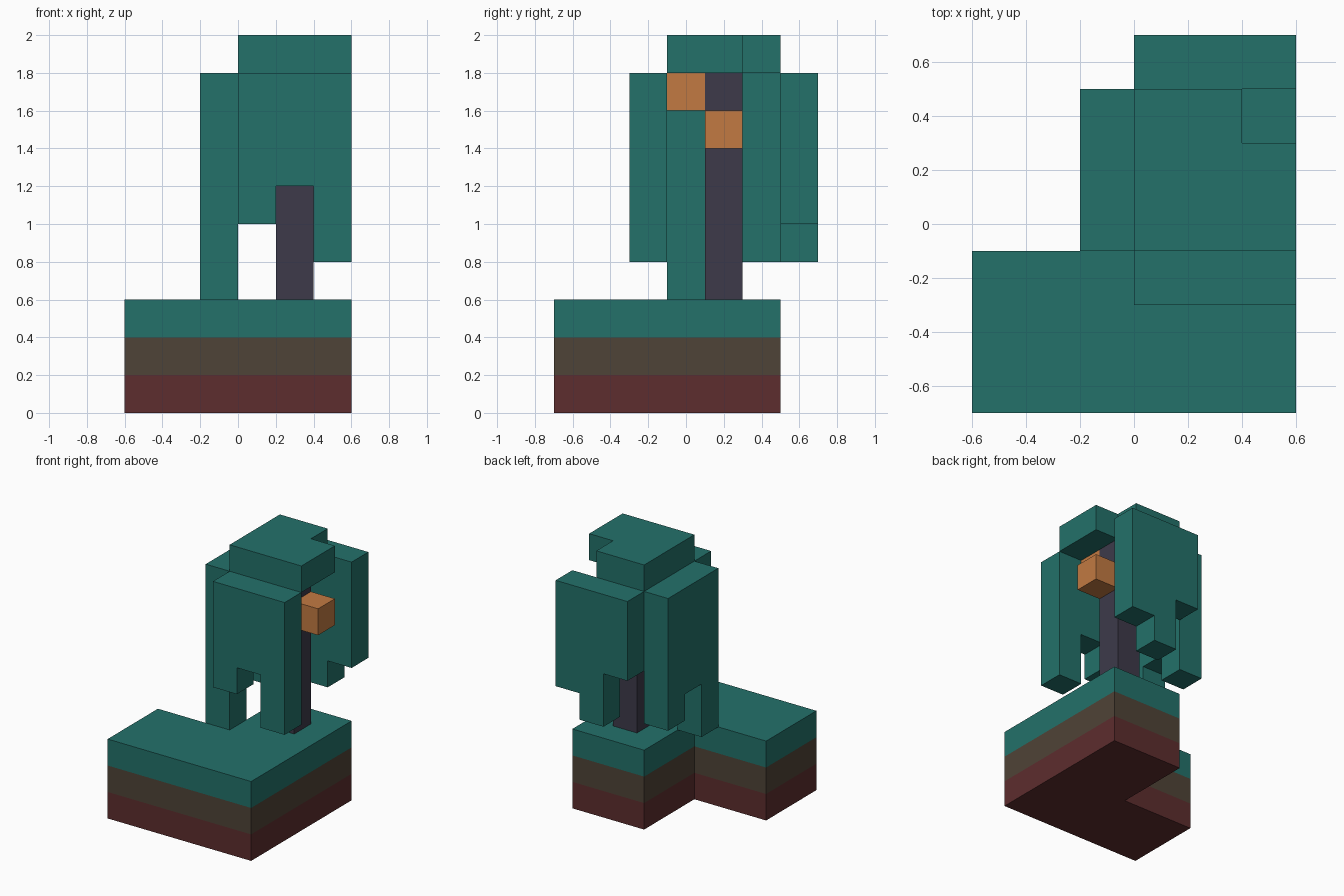
import bpy, bmesh
from mathutils import Vector

if "Cube" in bpy.data.objects:
    bpy.data.objects.remove(bpy.data.objects["Cube"], do_unlink=True)

U = 0.2  # edge of one block


def srgb(c):
    c /= 255
    return c / 12.92 if c <= 0.04045 else ((c + 0.055) / 1.055) ** 2.4


def material(name, r, g, b):
    mat = bpy.data.materials.new(name)
    mat.use_nodes = True
    color = (srgb(r), srgb(g), srgb(b), 1)
    mat.diffuse_color = color
    mat.node_tree.nodes["Principled BSDF"].inputs["Base Color"].default_value = color
    return mat


TEAL = material("teal leaf", 35, 113, 106)
BROWN = material("brown soil", 79, 67, 55)
RED = material("dark red earth", 93, 45, 46)
BARK = material("dark bark", 61, 58, 74)
ORANGE = material("orange fruit", 194, 122, 66)


def prism(name, outline, place, depth, mats, layers=()):
    """Extrude a flat outline; optional layer heights split it by material."""
    bm = bmesh.new()
    face = bm.faces.new([bm.verts.new(place(a, b)) for a, b in outline])
    ext = bmesh.ops.extrude_face_region(bm, geom=[face])["geom"]
    verts = [g for g in ext if isinstance(g, bmesh.types.BMVert)]
    bmesh.ops.translate(bm, verts=verts, vec=Vector(depth))
    for z in layers:
        geom = bm.verts[:] + bm.edges[:] + bm.faces[:]
        bmesh.ops.bisect_plane(bm, geom=geom, plane_co=(0, 0, z), plane_no=(0, 0, 1))
    bmesh.ops.recalc_face_normals(bm, faces=bm.faces)
    for f in bm.faces:
        f.material_index = sum(f.calc_center_median().z > z for z in layers)
    mesh = bpy.data.meshes.new(name)
    bm.to_mesh(mesh)
    bm.free()
    for m in mats:
        mesh.materials.append(m)
    obj = bpy.data.objects.new(name, mesh)
    bpy.context.collection.objects.link(obj)
    return obj


def block(name, x, y, z, height, mat):
    """Square column one block wide, from its low corner."""
    square = [(x, y), (x + U, y), (x + U, y + U), (x, y + U)]
    return prism(name, square, lambda a, b: (a, b, z), (0, 0, height), [mat])


def curtain(start, bottoms, top=1.8):
    """Outline of a leaf wall whose columns hang to different heights."""
    pts = [(start, top)]
    for i, low in enumerate(bottoms):
        pts += [(start + i * U, low), (start + (i + 1) * U, low)]
    return pts + [(start + len(bottoms) * U, top)]


# L-shaped ground with earth, soil and grass layers
ground = [(-0.6, -0.7), (0.6, -0.7), (0.6, 0.5), (0, 0.5), (0, -0.1), (-0.6, -0.1)]
prism("ground", ground, lambda a, b: (a, b, 0), (0, 0, 0.6), [RED, BROWN, TEAL], (U, 2 * U))

# Trunk and hanging fruit
block("trunk", 0.2, 0.1, 0.6, 1.2, BARK)
block("side_fruit", 0.4, 0.1, 1.4, U, ORANGE)
block("front_fruit", 0.2, -0.1, 1.6, U, ORANGE)

# Leaf walls around the trunk, with uneven lower edges
prism("front_leaves", curtain(0, (1.0, 1.2, 0.8)), lambda a, b: (a, -0.3, b), (0, U, 0), [TEAL])
prism("back_leaves", curtain(0, (1.2, 0.8, 1.0)), lambda a, b: (a, 0.5, b), (0, U, 0), [TEAL])
prism("side_leaves", curtain(-0.1, (0.6, 1.0, 0.8)), lambda a, b: (-0.2, a, b), (U, 0, 0), [TEAL])

# Leaf cap with one missing corner
cap = [(0, -0.1), (0.6, -0.1), (0.6, 0.3), (0.4, 0.3), (0.4, 0.5), (0, 0.5)]
prism("top_leaves", cap, lambda a, b: (a, b, 1.8), (0, 0, U), [TEAL])
